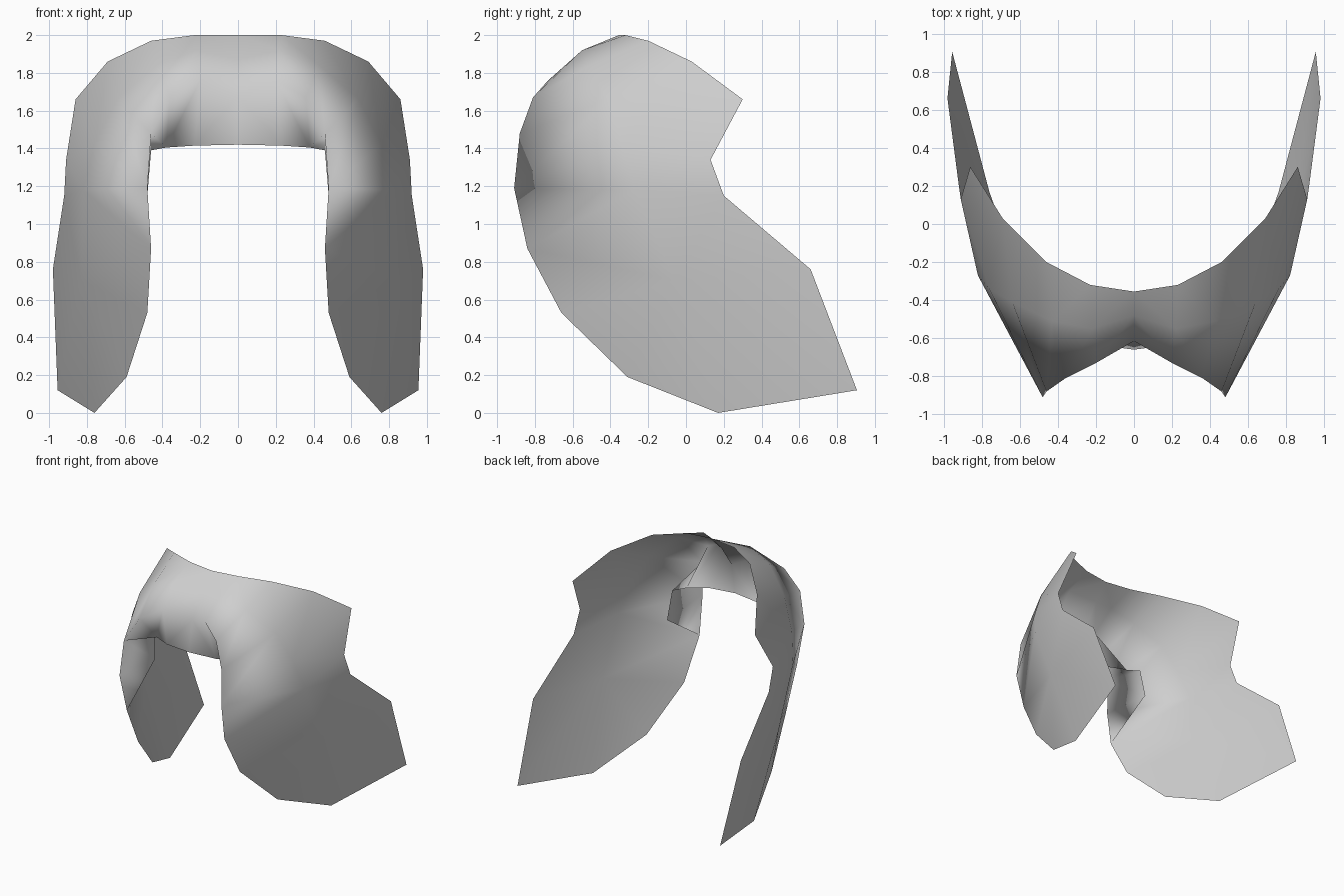
import bpy, bmesh

if "Cube" in bpy.data.objects:
    bpy.data.objects.remove(bpy.data.objects["Cube"])

grey = bpy.data.materials.new("light grey")
grey.diffuse_color = (0.62, 0.62, 0.62, 1)
grey.use_nodes = True
grey.node_tree.nodes["Principled BSDF"].inputs["Base Color"].default_value = grey.diffuse_color

# Columns of the arch from the middle outwards: rear rim, crown, front ridge, inner lip
columns = [
    [(0, -.355, 2.0), (0, -.48, 1.87), (0, -.615, 1.68), (0, -.66, 1.42)],
    [(.23, -.32, 2.0), (.22, -.55, 1.92), (.2, -.73, 1.76), (.23, -.63, 1.415)],
    [(.46, -.2, 1.97), (.43, -.51, 1.84), (.36, -.81, 1.67), (.38, -.55, 1.405)],
    [(.69, .03, 1.86), (.64, -.41, 1.66), (.46, -.88, 1.48), (.46, -.47, 1.39)],
    [(.86, .3, 1.66), (.76, -.34, 1.42), (.48, -.91, 1.19), (.48, -.43, 1.15)],
]
# Side flap: cheek point, centre bulge and outline
cheek = (.82, -.27, 1.18)
bulge = (.83, -.06, .7)
notch = (.91, .13, 1.34)
outline = [(.92, .2, 1.15), (.98, .66, .76), (.955, .905, .12), (.76, .17, 0),
           (.59, -.31, .19), (.48, -.66, .53), (.46, -.84, .87)]

bm = bmesh.new()
grid = [[bm.verts.new(p) for p in col] for col in columns]
k, d, n = (bm.verts.new(p) for p in (cheek, bulge, notch))
rim = [bm.verts.new(p) for p in outline]

# Arch and tucked-in fringe
for a, b in zip(grid, grid[1:]):
    for j in range(3):
        bm.faces.new((a[j], a[j + 1], b[j + 1], b[j]))

# Cheek joining the arch to the flap, and the end of the lip
r4, m4, f4, t = grid[-1]
f3 = rim[-1]
for face in ((r4, m4, n), (m4, k, n), (m4, f4, k), (f4, f3, k),
             (k, rim[0], n), (f4, t, f3)):
    bm.faces.new(face)

# Flap fanned around its bulge
loop = [k] + rim
for i, v in enumerate(loop):
    bm.faces.new((d, loop[(i + 1) % len(loop)], v))

bmesh.ops.recalc_face_normals(bm, faces=bm.faces)
if sum(f.normal.x for f in bm.faces) < 0:
    bmesh.ops.reverse_faces(bm, faces=bm.faces)
for f in bm.faces:
    f.smooth = True

mesh = bpy.data.meshes.new("draped_shell")
bm.to_mesh(mesh)
bm.free()
mesh.materials.append(grey)
shell = bpy.data.objects.new("draped_shell", mesh)
bpy.context.collection.objects.link(shell)

# Matching left half
mirror = shell.modifiers.new("mirror", 'MIRROR')
mirror.use_clip = True
mirror.merge_threshold = 0.001
